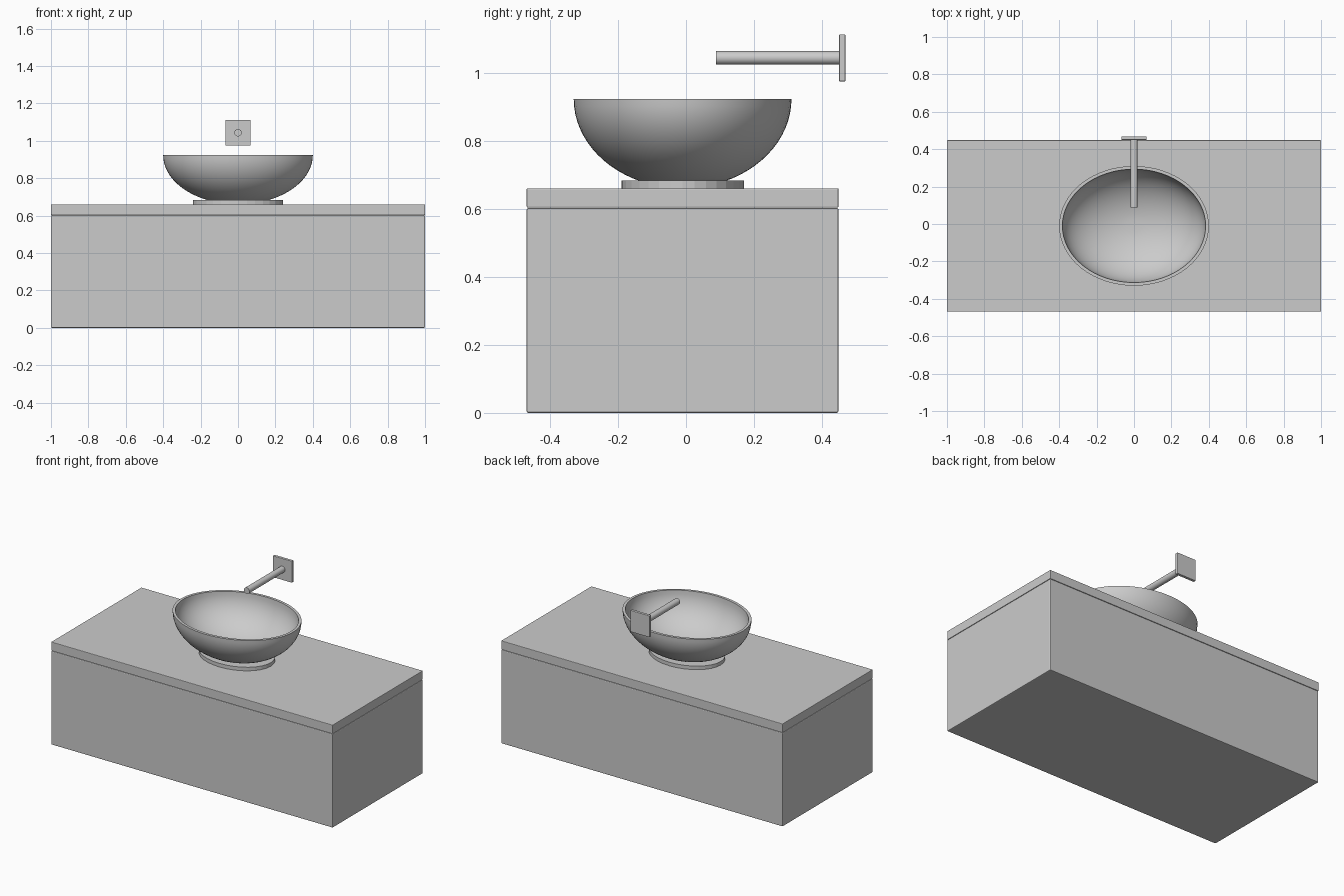
import bpy, bmesh, math
from mathutils import Matrix

cube = bpy.data.objects.get("Cube")
if cube:
    bpy.data.objects.remove(cube, do_unlink=True)

grey = bpy.data.materials.new("light grey")
grey.use_nodes = True
colour = (0.6, 0.6, 0.6, 1)
grey.diffuse_color = colour
grey.node_tree.nodes["Principled BSDF"].inputs["Base Color"].default_value = colour


def add_object(name, bm, smooth=False):
    bmesh.ops.recalc_face_normals(bm, faces=bm.faces)
    mesh = bpy.data.meshes.new(name)
    bm.to_mesh(mesh)
    bm.free()
    mesh.materials.append(grey)
    obj = bpy.data.objects.new(name, mesh)
    bpy.context.collection.objects.link(obj)
    if smooth:
        bpy.ops.object.select_all(action='DESELECT')
        obj.select_set(True)
        bpy.context.view_layer.objects.active = obj
        bpy.ops.object.shade_smooth_by_angle(angle=math.radians(35))
    return obj


def box(name, low, high, bevel=0.0):
    bm = bmesh.new()
    bmesh.ops.create_cube(bm, size=1)
    for v in bm.verts:
        v.co = [(a + b) / 2 + c * (b - a) for a, b, c in zip(low, high, v.co)]
    obj = add_object(name, bm)
    if bevel:
        mod = obj.modifiers.new("soft edges", 'BEVEL')
        mod.width = bevel
        mod.segments = 2
    return obj


def cylinder(name, matrix, depth, sides, smooth):
    bm = bmesh.new()
    bmesh.ops.create_cone(bm, cap_ends=True, segments=sides, radius1=1,
                          radius2=1, depth=depth, matrix=matrix)
    return add_object(name, bm, smooth)


def basin(name, centre_y, rim_z, outer, inner, floor_z, sides=64, steps=14):
    """Oval shell: outer wall up to the rim, then inner wall down to the drain."""
    bm = bmesh.new()

    def wall(radii, bottom):
        rx, ry, rz = radii
        end = math.asin(min(1, (rim_z - bottom) / rz))
        for i in range(steps + 1):
            t = end * i / steps
            yield rx * math.cos(t), ry * math.cos(t), rim_z - rz * math.sin(t)

    profile = list(wall(outer, 0.68))[::-1] + list(wall(inner, floor_z))
    rings = []
    for rx, ry, z in profile:
        angles = [2 * math.pi * k / sides for k in range(sides)]
        rings.append([bm.verts.new((rx * math.cos(a), centre_y + ry * math.sin(a), z))
                      for a in angles])
    for low, high in zip(rings, rings[1:]):
        for k in range(sides):
            n = (k + 1) % sides
            bm.faces.new((low[k], low[n], high[n], high[k]))
    bm.faces.new(rings[0])
    bm.faces.new(rings[-1])
    return add_object(name, bm, True)


# Cabinet and countertop
box("cabinet", (-1, -0.468, 0), (1, 0.448, 0.602), 0.005)
box("countertop", (-1, -0.468, 0.603), (1, 0.448, 0.66), 0.003)

# Oval foot and bowl
cylinder("basin_foot", Matrix.Translation((0, -0.01, 0.671)) @ Matrix.Diagonal((0.24, 0.18, 1, 1)),
         0.024, 32, False)
basin("basin_bowl", -0.01, 0.923, (0.4, 0.32, 0.263), (0.383, 0.303, 0.236), 0.6885)

# Wall spout and its mounting plate
cylinder("spout", Matrix.Translation((0, 0.27, 1.043)) @ Matrix.Rotation(math.pi / 2, 4, 'X')
         @ Matrix.Diagonal((0.02, 0.02, 1, 1)), 0.364, 32, True)
box("wall_plate", (-0.068, 0.45, 0.974), (0.068, 0.468, 1.112), 0.002)
